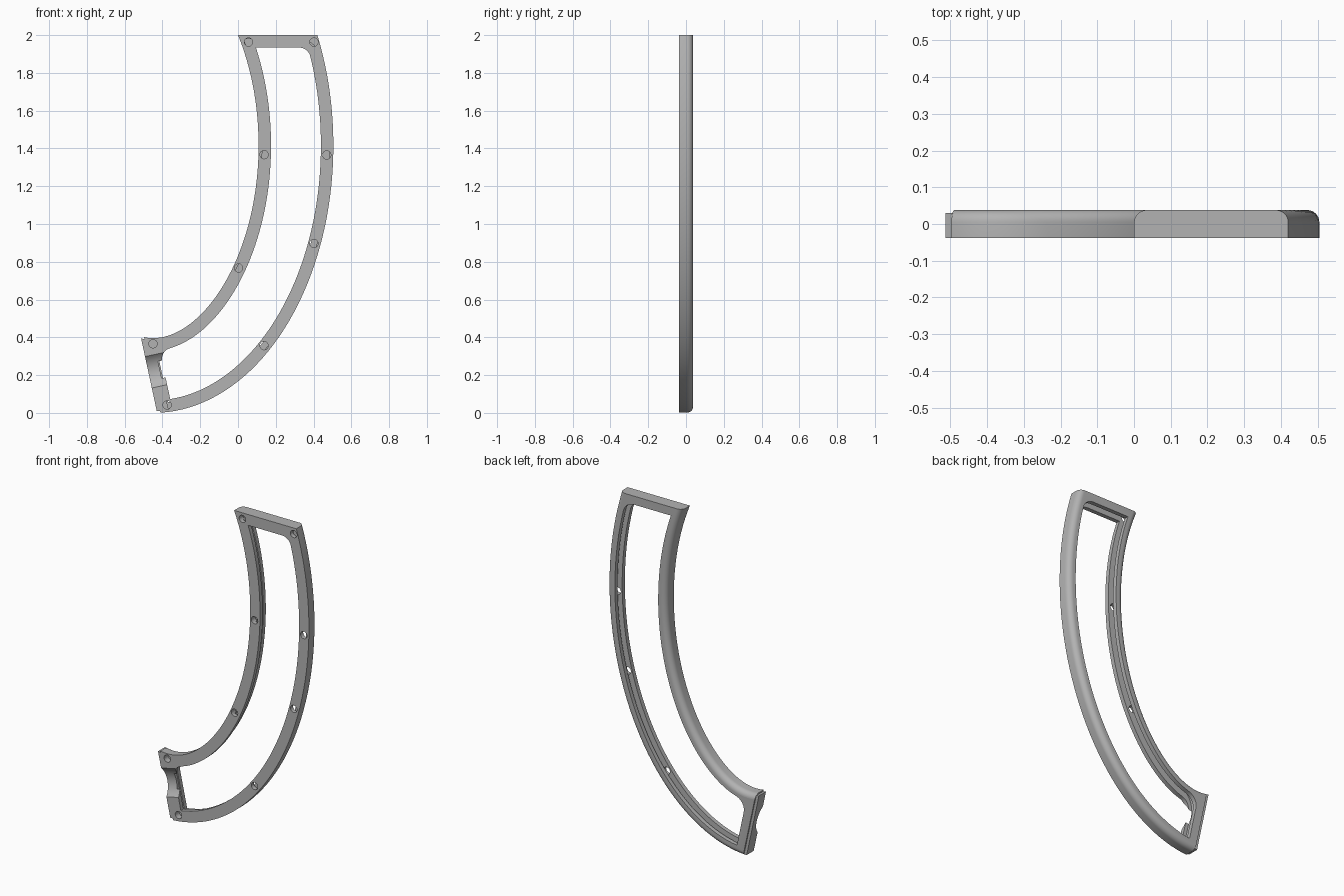
import bpy, bmesh
from math import sin, cos, pi, radians
from mathutils import Vector

if "Cube" in bpy.data.objects:
    bpy.data.objects.remove(bpy.data.objects["Cube"], do_unlink=True)

A, B = 0.954, 1.416                       # radii of the outer ellipse
CENTRE = Vector((-0.449, 1.416))
WIDTH = 0.396                             # across the whole frame
HALF = 0.038                              # half thickness
TONGUE = 0.017
UP = Vector((0, 1))
END_POINT = Vector((-0.508, 0.371))       # slanted lower end
END_NORMAL = Vector((0.9775, 0.211)).normalized()

grey = bpy.data.materials.new("plain grey")
grey.use_nodes = True
grey.diffuse_color = (0.45, 0.45, 0.45, 1)
grey.node_tree.nodes["Principled BSDF"].inputs["Base Color"].default_value = grey.diffuse_color


def normal(t):
    return Vector((cos(t) / A, sin(t) / B)).normalized()


def arc_point(t, d):
    """Point on the ellipse, moved inward by d."""
    return CENTRE + Vector((A * cos(t), B * sin(t))) - d * normal(t)


def top_depth(p):
    return 2.0 - p.y


def end_depth(p):
    return (p - END_POINT).dot(END_NORMAL)


def solve(depth, d, target, lo, hi):
    """Angle where the offset curve lies at a given depth from an end."""
    for _ in range(50):
        mid = (lo + hi) / 2
        if depth(arc_point(mid, d)) > target:
            lo = mid
        else:
            hi = mid
    return lo


def at_top(d, e):
    return solve(top_depth, d, e, radians(5), radians(60))


def at_end(d, e):
    return solve(end_depth, d, e, radians(-50), radians(-115))


def sweep(t0, t1, d, n=48):
    return [arc_point(t0 + (t1 - t0) * i / n, d) for i in range(n + 1)]


def fillet(centre, r, a, b, n=8):
    return [centre + r * a.lerp(b, i / n).normalized() for i in range(1, n + 1)]


def loop(d, top, end, r=0.0):
    """Closed outline; two opposite corners get radius r."""
    t_a, t_b = at_end(d, end), at_top(d + r, top + r)
    far = WIDTH - d
    t_c, t_d = at_top(far, top), at_end(far - r, end + r)
    pts = sweep(t_a, t_b, d)
    pts += fillet(arc_point(t_b, d + r), r, normal(t_b), UP)
    pts += sweep(t_c, t_d, far)
    pts += fillet(arc_point(t_d, far - r), r, -normal(t_d), -END_NORMAL)
    return pts


def finish(bm, name):
    bmesh.ops.remove_doubles(bm, verts=bm.verts, dist=1e-5)
    bmesh.ops.recalc_face_normals(bm, faces=bm.faces)
    mesh = bpy.data.meshes.new(name)
    bm.to_mesh(mesh)
    bm.free()
    ob = bpy.data.objects.new(name, mesh)
    bpy.context.collection.objects.link(ob)
    mesh.materials.append(grey)
    return ob


def loft(name, loops, ring):
    """Join outlines given as (points, y); ring closes it, otherwise cap it."""
    bm = bmesh.new()
    rows = [[bm.verts.new((p.x, y, p.y)) for p in pts] for pts, y in loops]
    pairs = list(zip(rows, rows[1:]))
    if ring:
        pairs.append((rows[-1], rows[0]))
    else:
        bm.faces.new(rows[0])
        bm.faces.new(rows[-1])
    for a, b in pairs:
        for i in range(len(a)):
            j = (i + 1) % len(a)
            bm.faces.new((a[i], a[j], b[j], b[i]))
    return finish(bm, name)


def cylinder(name, centre, axis, radius, length, sides):
    bm = bmesh.new()
    bmesh.ops.create_cone(bm, cap_ends=True, segments=sides, radius1=radius,
                          radius2=radius, depth=length)
    ob = finish(bm, name)
    ob.rotation_mode = 'QUATERNION'
    ob.rotation_quaternion = Vector(axis).to_track_quat('Z', 'Y')
    ob.location = centre
    ob.hide_render = True
    return ob


def opening(q, end=None):
    return loop(q, q, TONGUE + (q if end is None else end), 0.126 - q)


# Frame: rounded back edges, and a slot running around the opening
ROUND = 0.033
sections = [(loop(0, 0, TONGUE), -HALF)]
for i in range(9):
    a = pi / 2 * i / 8
    sections.append((loop(ROUND * (1 - cos(a)), 0, TONGUE),
                     HALF - ROUND + ROUND * sin(a)))
lip, slot, front = opening(0.052), opening(0.02, 0.045), opening(0.066)
sections += [(lip, HALF), (lip, 0.012), (slot, 0.012), (slot, -0.012),
             (front, -0.012), (front, -HALF)]
frame = loft("curved_frame", sections, True)

# Tongue on the lower end
inset = 0.01
corners = []
for d, e in ((inset, 0), (inset, TONGUE + 0.001),
             (WIDTH - inset, TONGUE + 0.001), (WIDTH - inset, 0)):
    corners.append(arc_point(at_end(d, e), d))
tongue = loft("end_tongue", [(corners, -HALF), (corners, 0.03)], False)

# Screw holes and the round notch across the lower end
holes = [(0.056, 1.963), (0.402, 1.963), (0.138, 1.367), (0.47, 1.365), (0.402, 0.897),
         (0.003, 0.767), (0.138, 0.356), (-0.45, 0.366), (-0.375, 0.042)]
hole_cutters = [cylinder("hole_cutter", (x, -0.03, z), (0, 1, 0), 0.022, 0.06, 24)
                for x, z in holes]
radius, depth = 0.121, 0.035
axis = Vector((END_NORMAL.x, 0, END_NORMAL.y))
notch = cylinder("notch_cutter", Vector((-0.474, -HALF - radius + depth, 0.215)) + axis * 0.04,
                 axis, radius, 0.2, 64)


def cut(ob, cutters):
    bpy.ops.object.select_all(action='DESELECT')
    bpy.context.view_layer.objects.active = ob
    ob.select_set(True)
    for c in cutters:
        mod = ob.modifiers.new("cut", 'BOOLEAN')
        mod.operation, mod.solver, mod.object = 'DIFFERENCE', 'EXACT', c
        bpy.ops.object.modifier_apply(modifier=mod.name)
    bpy.ops.object.shade_smooth_by_angle(angle=radians(30))


bpy.context.view_layer.update()
cut(frame, hole_cutters + [notch])
cut(tongue, [notch])
for c in hole_cutters + [notch]:
    bpy.data.objects.remove(c, do_unlink=True)
